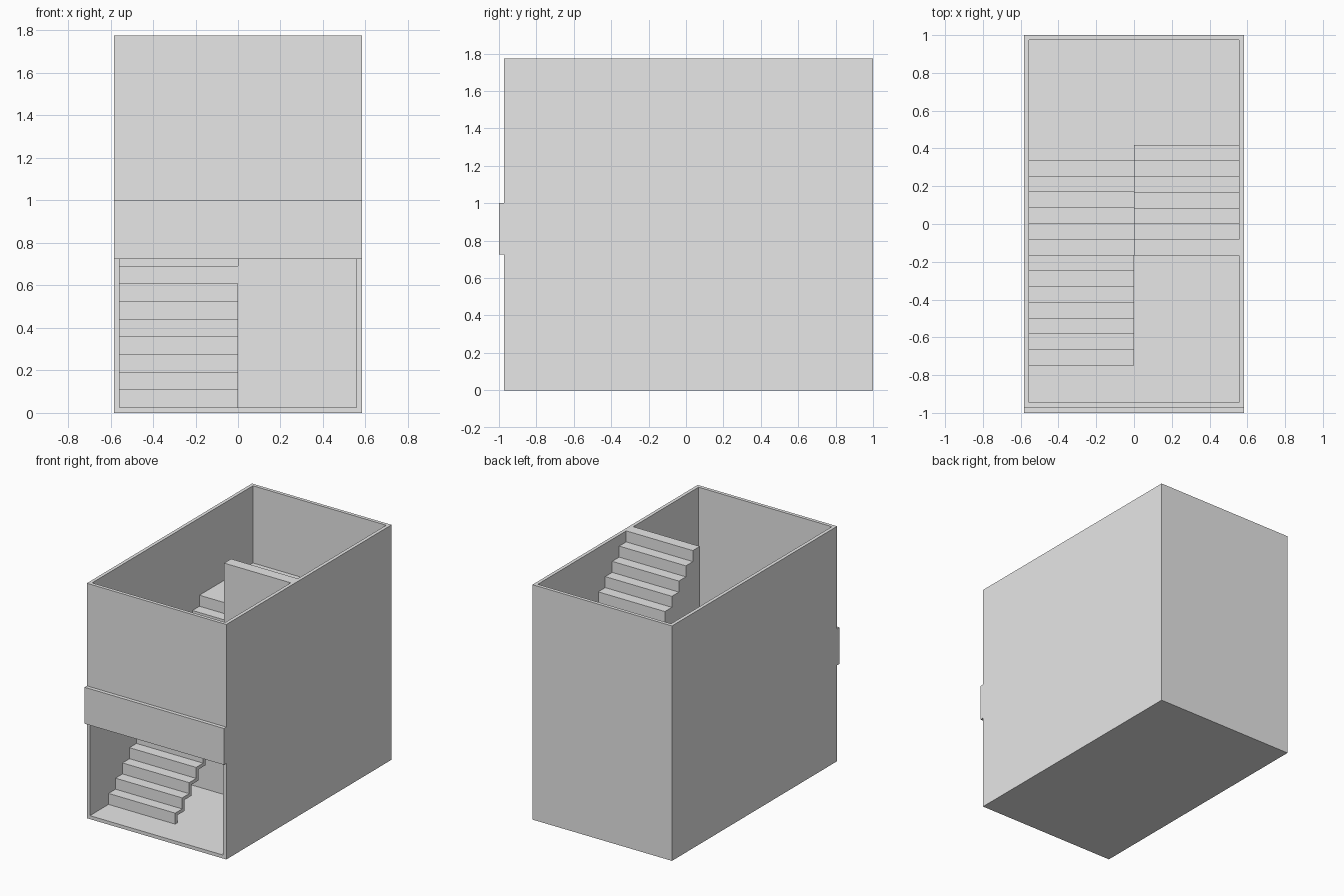
import bpy
import bmesh

old = bpy.data.objects.get("Cube")
if old:
    bpy.data.objects.remove(old, do_unlink=True)

# One plain grey for everything
grey = bpy.data.materials.new("light_grey")
grey.use_nodes = True
COLOUR = (0.8, 0.8, 0.8, 1)
grey.diffuse_color = COLOUR
grey.node_tree.nodes["Principled BSDF"].inputs["Base Color"].default_value = COLOUR

# Main sizes
HALF_W, FRONT, BACK, TOP = 0.583, -0.972, 1.0, 1.775
T = 0.026                      # wall thickness
INNER = HALF_W - T
RISE = (TOP - T) / 21
GO = 0.0835                    # tread depth
LOW_START = -0.75              # first riser of the lower flight
MID = LOW_START + 7 * GO       # wall under the stairs
LAND = LOW_START + 13 * GO     # front edge of the landing
LAND_Z = T + 14 * RISE


def finish(name, bm):
    bmesh.ops.recalc_face_normals(bm, faces=bm.faces[:])
    mesh = bpy.data.meshes.new(name)
    bm.to_mesh(mesh)
    bm.free()
    mesh.materials.append(grey)
    obj = bpy.data.objects.new(name, mesh)
    bpy.context.collection.objects.link(obj)
    return obj


def box(name, x, y, z):
    bm = bmesh.new()
    bmesh.ops.create_cube(bm, size=1)
    for v in bm.verts:
        v.co = [lo + (c + 0.5) * (hi - lo) for c, (lo, hi) in zip(v.co, (x, y, z))]
    return finish(name, bm)


def extrude_x(name, profile, x0, x1):
    """Solid from a (y, z) outline, stretched along x."""
    bm = bmesh.new()
    face = bm.faces.new([bm.verts.new((x0, y, z)) for y, z in profile])
    new = bmesh.ops.extrude_face_region(bm, geom=[face])["geom"]
    verts = [g for g in new if isinstance(g, bmesh.types.BMVert)]
    bmesh.ops.translate(bm, verts=verts, vec=(x1 - x0, 0, 0))
    return finish(name, bm)


def steps(y, z, count, go):
    """Zigzag of risers and treads, ending at the last riser's top."""
    pts = [(y, z)]
    for i in range(count):
        pts.append((y + i * go, z + (i + 1) * RISE))
        if i < count - 1:
            pts.append((y + (i + 1) * go, z + (i + 1) * RISE))
    return pts


# Shell: floor, side walls, back wall, front wall above the opening
box("floor", (-HALF_W, HALF_W), (FRONT, BACK), (0, T))
for name, s in (("left_wall", 1), ("right_wall", -1)):
    box(name, sorted((s * INNER, s * HALF_W)), (FRONT, BACK), (T, TOP))
box("back_wall", (-INNER, INNER), (BACK - T, BACK), (T, TOP))
box("front_wall", (-INNER, INNER), (FRONT, FRONT + T), (0.725, TOP))
box("fascia_board", (-HALF_W, HALF_W), (-1, FRONT), (0.725, 1.0))

# Lower flight, open part: a thin folded plate
upper = steps(LOW_START, T, 7, GO) + [(MID, T + 7 * RISE)]
under = [(y + T, z - T) for y, z in upper[1:-1]]
under = [(LOW_START + T, T)] + under + [(MID, T + 7 * RISE - T)]
extrude_x("lower_stairs", upper + under[::-1], -INNER, 0)

# Lower flight, solid part, running into the landing
extrude_x("middle_stairs",
          [(MID, T)] + steps(MID, T + 7 * RISE, 7, GO)
          + [(BACK - T, LAND_Z), (BACK - T, T)], -INNER, 0)

# Upper flight, turning back towards the front on a solid base
extrude_x("upper_stairs",
          [(BACK - T, T), (BACK - T, LAND_Z)]
          + steps(LAND + GO, LAND_Z, 7, -GO)
          + [(MID, TOP), (MID, T)], 0, INNER)
